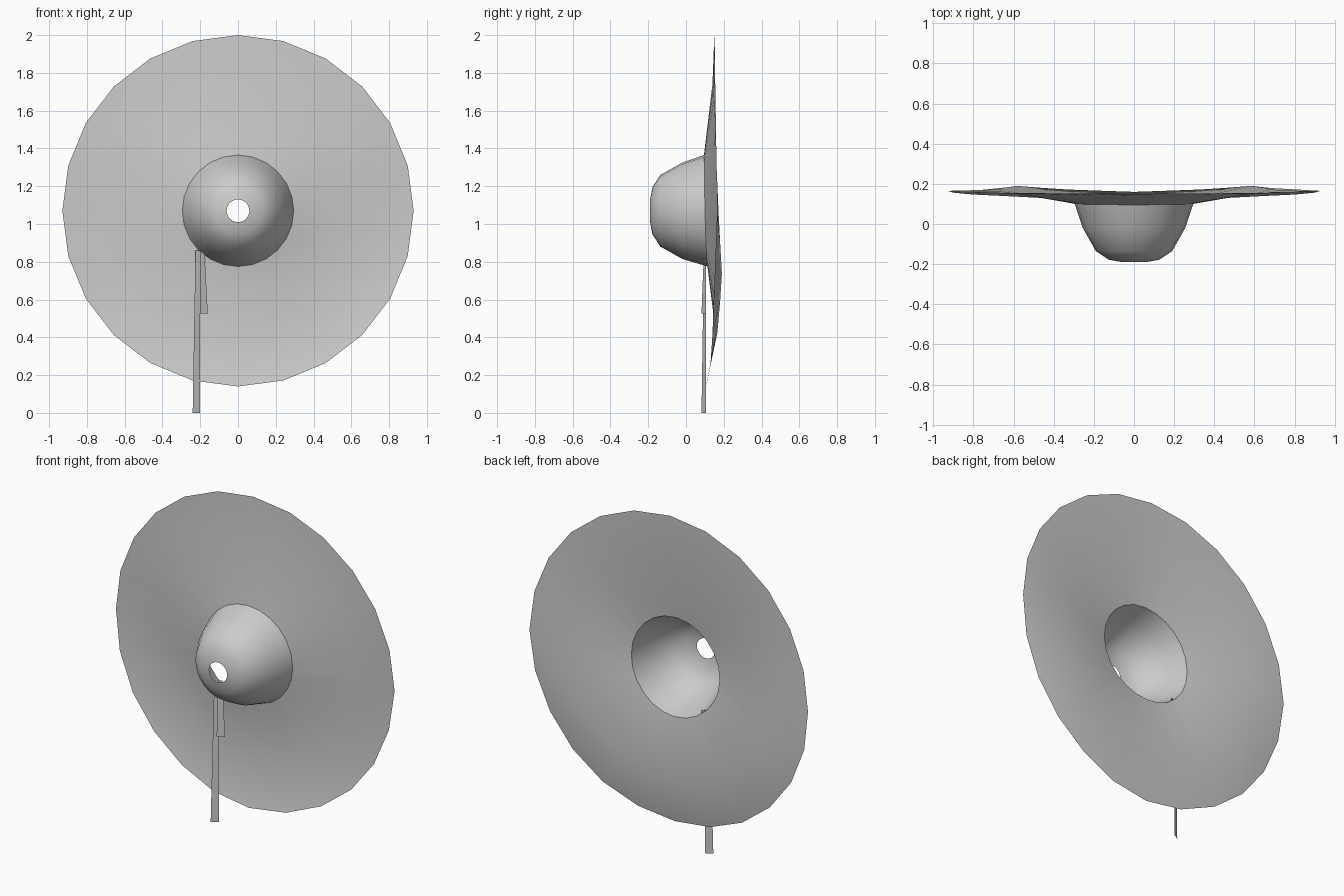
import bpy, math

if "Cube" in bpy.data.objects:
    bpy.data.objects.remove(bpy.data.objects["Cube"])

SEG, CZ = 24, 1.07


def interp(keys, t):
    """Linear interpolation through (t, value) pairs sorted by t."""
    for (t0, v0), (t1, v1) in zip(keys, keys[1:]):
        if t <= t1:
            return v0 + (v1 - v0) * max(0, t - t0) / (t1 - t0)
    return keys[-1][1]


def make(name, verts, faces, smooth=True):
    me = bpy.data.meshes.new(name)
    me.from_pydata(verts, [], faces)
    me.validate()
    ob = bpy.data.objects.new(name, me)
    bpy.context.collection.objects.link(ob)
    for p in me.polygons:
        p.use_smooth = smooth
    return ob


def rings(name, profile):
    """Loft around the y axis; each ring is (radius, y keys by elevation angle)."""
    verts, faces = [], []
    for r, keys in profile:
        for i in range(SEG):
            a = 2 * math.pi * i / SEG
            elev = math.degrees(math.asin(max(-1, min(1, math.sin(a)))))
            verts.append((r * math.cos(a), interp(keys, elev), CZ + r * math.sin(a)))
    for k in range(len(profile) - 1):
        for i in range(SEG):
            j = (i + 1) % SEG
            faces.append((k * SEG + i, k * SEG + j, (k + 1) * SEG + j, (k + 1) * SEG + i))
    return make(name, verts, faces)


def flat(y):
    return [(-90, y), (90, y)]


# Crown: open dome with a round hole at its tip
seam = [(-90, 0.115), (0, 0.10), (90, 0.095)]
rings("crown", [(0.06, flat(-0.19)), (0.125, flat(-0.178)), (0.19, flat(-0.135)),
                (0.255, flat(-0.02)), (0.295, seam)])

# Brim: wide wavy disc
mid = [(-90, 0.16), (-60, 0.172), (-30, 0.19), (0, 0.172), (30, 0.15), (90, 0.14)]
rim = [(-90, 0.105), (-75, 0.113), (-60, 0.13), (-45, 0.14), (-30, 0.147),
       (0, 0.165), (45, 0.155), (90, 0.15)]
rings("brim", [(0.295, seam), (0.67, mid), (0.93, rim)])

# Two hanging ribbon tails: (x left, x right) at the top, then at the bottom
for name, top, bottom, z in (("long_ribbon", (-0.225, -0.20), (-0.24, -0.20), 0.0),
                             ("short_ribbon", (-0.20, -0.178), (-0.20, -0.16), 0.525)):
    make(name, [(top[0], 0.095, 0.86), (top[1], 0.105, 0.86),
                (bottom[1], 0.105, z), (bottom[0], 0.082, z)], [(3, 2, 1, 0)], False)
